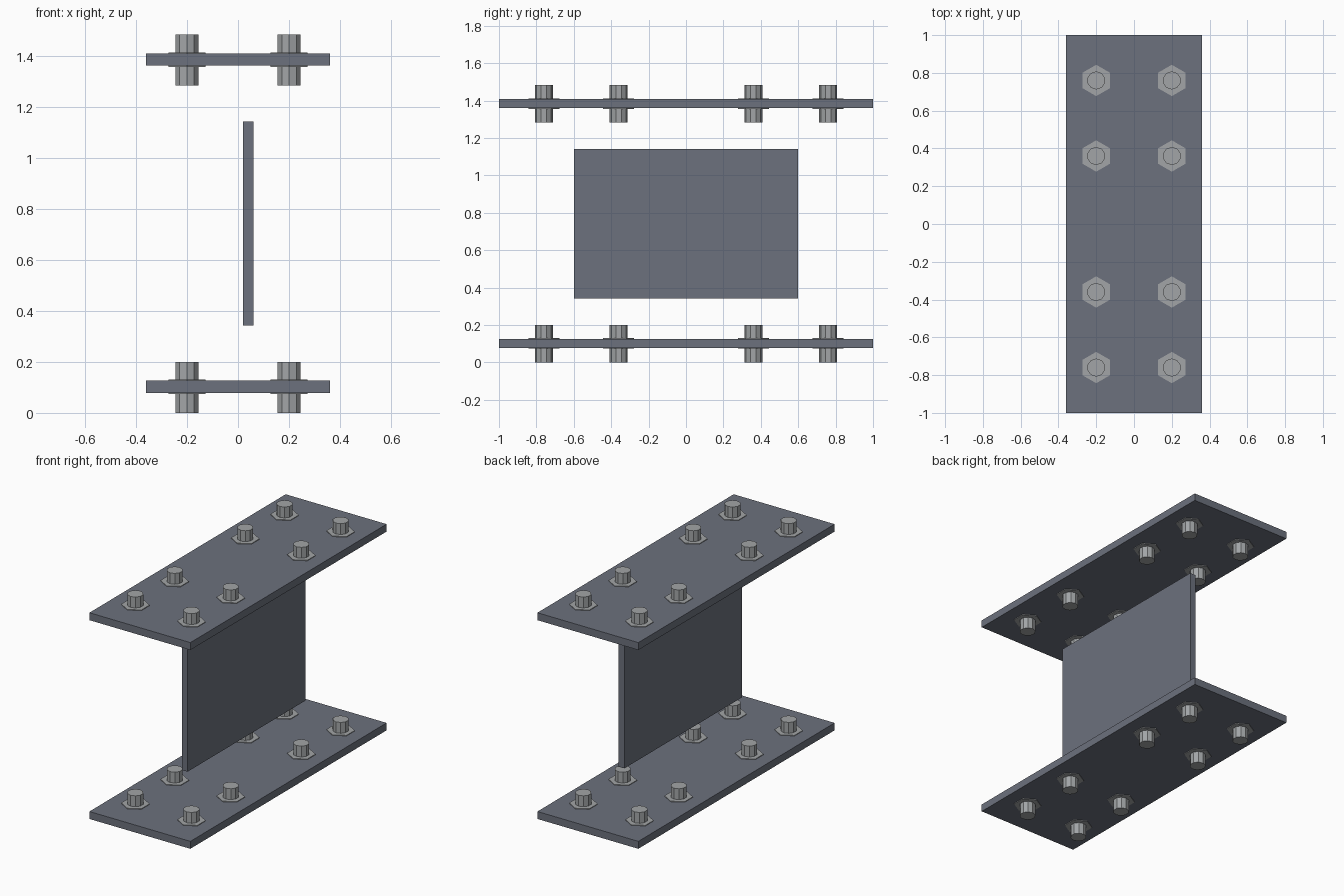
import bpy
from mathutils import Matrix

cube = bpy.data.objects.get("Cube")
if cube:
    bpy.data.objects.remove(cube, do_unlink=True)


def make_material(name, color):
    mat = bpy.data.materials.new(name)
    mat.use_nodes = True
    mat.diffuse_color = color
    mat.node_tree.nodes["Principled BSDF"].inputs["Base Color"].default_value = color
    return mat


steel = make_material("dark blue grey steel", (0.15, 0.165, 0.205, 1))
zinc = make_material("light grey bolt metal", (0.36, 0.375, 0.385, 1))


def box(name, size, center):
    bpy.ops.mesh.primitive_cube_add(size=1, location=center)
    obj = bpy.context.object
    obj.name = name
    obj.data.transform(Matrix.Diagonal((*size, 1)))
    obj.data.materials.append(steel)


def prism(name, sides, radius, height, center):
    bpy.ops.mesh.primitive_cylinder_add(
        vertices=sides, radius=radius, depth=height, location=center)
    obj = bpy.context.object
    obj.name = name
    obj.data.materials.append(zinc)


# Flanges, each with two rows of bolts through hexagonal nuts
for level, z in (("lower", 0.1), ("upper", 1.382)):
    box(level + "_flange", (0.72, 2, 0.048), (0, 0, z + 0.002))
    for x in (-0.2, 0.2):
        for y in (-0.76, -0.36, 0.36, 0.76):
            prism(level + "_bolt", 10, 0.048, 0.2, (x, y, z))
            prism(level + "_hex_nut", 6, 0.083, 0.056, (x, y, z + 0.002))

# Upright web plate between the flanges
box("web_plate", (0.04, 1.2, 0.8), (0.04, 0, 0.742))
